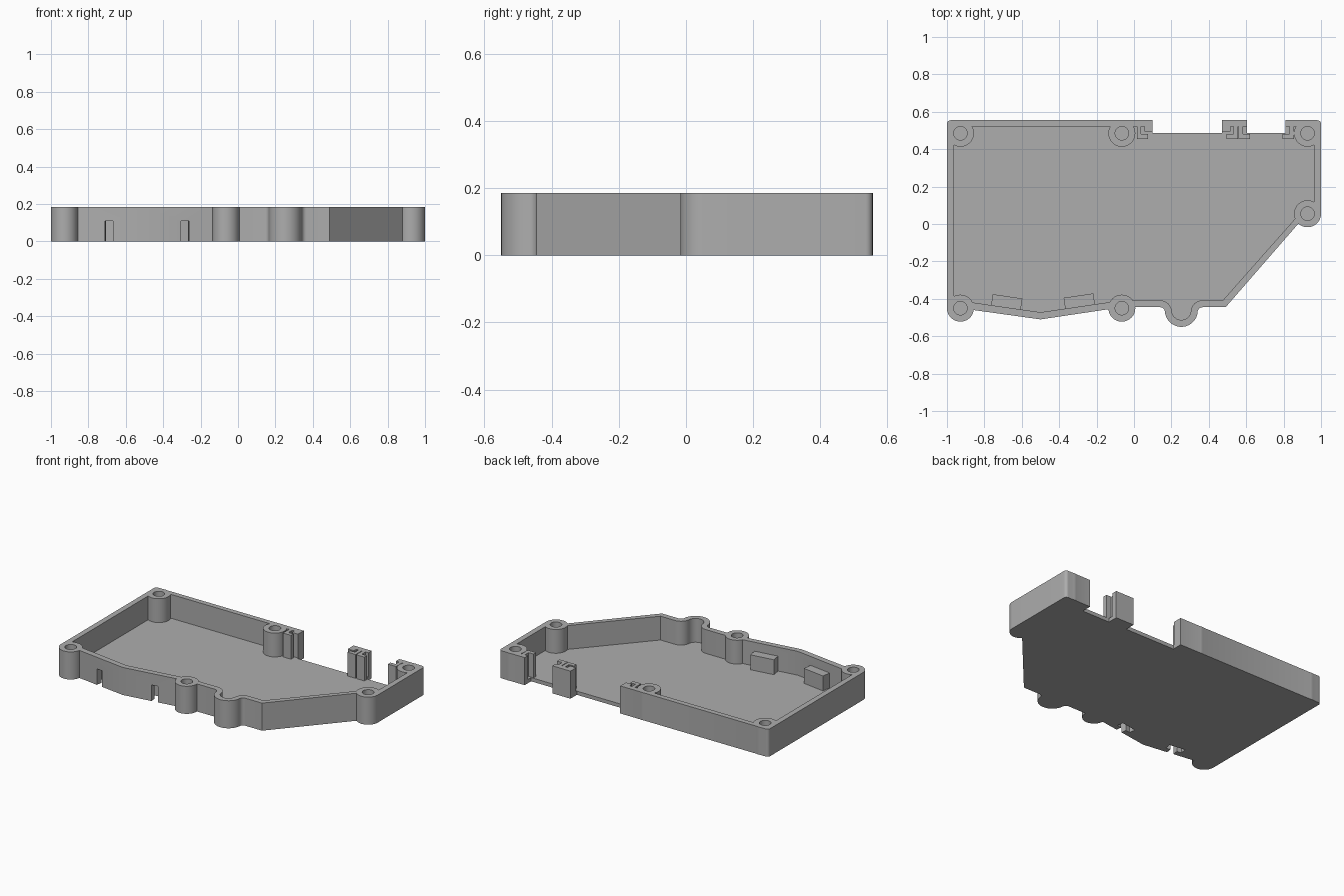
import bpy, bmesh, math
from mathutils import Matrix, Vector

if "Cube" in bpy.data.objects:
    bpy.data.objects.remove(bpy.data.objects["Cube"])

HEIGHT, FLOOR, WALL = 0.185, 0.025, 0.037

grey = bpy.data.materials.new("plain grey")
grey.use_nodes = True
grey.diffuse_color = (0.42, 0.42, 0.42, 1)
grey.node_tree.nodes["Principled BSDF"].inputs["Base Color"].default_value = grey.diffuse_color


def prism(name, points, z0, z1):
    """Extrude a closed outline from z0 to z1."""
    bm = bmesh.new()
    face = bm.faces.new([bm.verts.new((x, y, z0)) for x, y in points])
    top = bmesh.ops.extrude_face_region(bm, geom=[face])["geom"]
    bmesh.ops.translate(bm, vec=(0, 0, z1 - z0),
                        verts=[v for v in top if isinstance(v, bmesh.types.BMVert)])
    bmesh.ops.recalc_face_normals(bm, faces=bm.faces)
    mesh = bpy.data.meshes.new(name)
    bm.to_mesh(mesh)
    bm.free()
    mesh.materials.append(grey)
    obj = bpy.data.objects.new(name, mesh)
    bpy.context.collection.objects.link(obj)
    return obj


def arc(cx, cy, r, start, end, n):
    angles = [math.radians(start + (end - start) * i / n) for i in range(n + 1)]
    return [(cx + r * math.cos(a), cy + r * math.sin(a)) for a in angles]


def block(name, xa, xb, ya, yb, z0, z1):
    return prism(name, [(xa, ya), (xb, ya), (xb, yb), (xa, yb)], z0, z1)


def disc(name, x, y, r, z0, z1):
    return prism(name, arc(x, y, r, 0, 360, 48)[:-1], z0, z1)


def combine(target, tool, operation):
    """Apply a boolean and discard the tool."""
    mod = target.modifiers.new("combine", "BOOLEAN")
    mod.operation, mod.object, mod.solver = operation, tool, "EXACT"
    bpy.context.view_layer.objects.active = target
    bpy.ops.object.modifier_apply(modifier=mod.name)
    bpy.data.objects.remove(tool)


def bulge(inset):
    """Rounded bulge of the front wall, left to right."""
    left = arc(0.14, -0.47, 0.025 + inset, 90, 0, 8)
    bowl = arc(0.253, -0.462, 0.088 - inset, 180, 360, 24)
    right = arc(0.366, -0.47, 0.025 + inset, 180, 90, 8)
    return left + bowl + right


# Tray shell
outer = ([(-1, -0.45), (-0.93, -0.45), (-0.5, -0.51), (-0.065, -0.445)] + bulge(0)
         + [(0.49, -0.445), (0.925, 0.055), (1, 0.055)]
         + arc(0.98, 0.535, 0.02, 0, 90, 6) + arc(-0.98, 0.535, 0.02, 90, 180, 6))
inner = ([(-0.963, -0.41), (-0.93, -0.41), (-0.5, -0.472), (-0.065, -0.408)] + bulge(WALL)
         + [(0.475, -0.408), (0.885, 0.055), (0.963, 0.055), (0.963, 0.52), (-0.963, 0.52)])
tray = prism("tray", outer, 0, HEIGHT)
combine(tray, prism("cavity", inner, FLOOR, 0.3), "DIFFERENCE")

# Openings in the back wall
for xa, xb in [(0.10, 0.47), (0.605, 0.81)]:
    combine(tray, block("opening", xa, xb, 0.487, 0.7, -0.1, 0.3), "DIFFERENCE")

# Screw posts with blind holes
posts = [(-0.928, 0.485), (-0.065, 0.485), (0.928, 0.485),
         (0.928, 0.055), (-0.065, -0.45), (-0.928, -0.45)]
for x, y in posts:
    combine(tray, disc("post", x, y, 0.072, 0, HEIGHT), "UNION")
for x, y in posts:
    combine(tray, disc("hole", x, y, 0.036, FLOOR, 0.3), "DIFFERENCE")

# Strap pockets behind the slanted front wall
for x, side in [(-0.69, -1), (-0.283, 1)]:
    wall_y = -0.51 + 0.148 * abs(x + 0.5)
    place = Matrix.Translation((x, wall_y, 0)) @ Matrix.Rotation(side * 0.147, 4, "Z")

    def placed(*args):
        obj = block(*args)
        obj.data.transform(place)
        return obj

    combine(tray, placed("pocket", -0.08, 0.08, 0.02, 0.096, 0.005, 0.125), "UNION")
    combine(tray, placed("pocket_space", -0.055, 0.055, 0.037, 0.08, -0.1, 0.108), "DIFFERENCE")
    combine(tray, placed("slot", -0.022, 0.022, -0.06, 0.06, -0.1, 0.108), "DIFFERENCE")

# Grooved clips beside the back openings
for edge, side, shift in [(0.10, 1, 0), (0.47, -1, 0), (0.605, 1, 0.04), (0.81, -1, 0.04)]:
    def part(name, near, far, ya, yb):
        a, b = sorted((edge - side * near, edge - side * far))
        combine(tray, block(name, a, b, ya, yb, 0.01, HEIGHT), "UNION")

    part("lip", 0.025 - shift, 0.085 - shift, 0.455, 0.482)
    part("web", 0.062 - shift, 0.085 - shift, 0.46, 0.53)
    if not shift:
        part("stub", 0, 0.045, 0.494, 0.53)

# Smooth curved walls, crisp corners
bpy.ops.object.select_all(action="DESELECT")
tray.select_set(True)
bpy.context.view_layer.objects.active = tray
bpy.ops.object.shade_smooth_by_angle(angle=math.radians(30))
